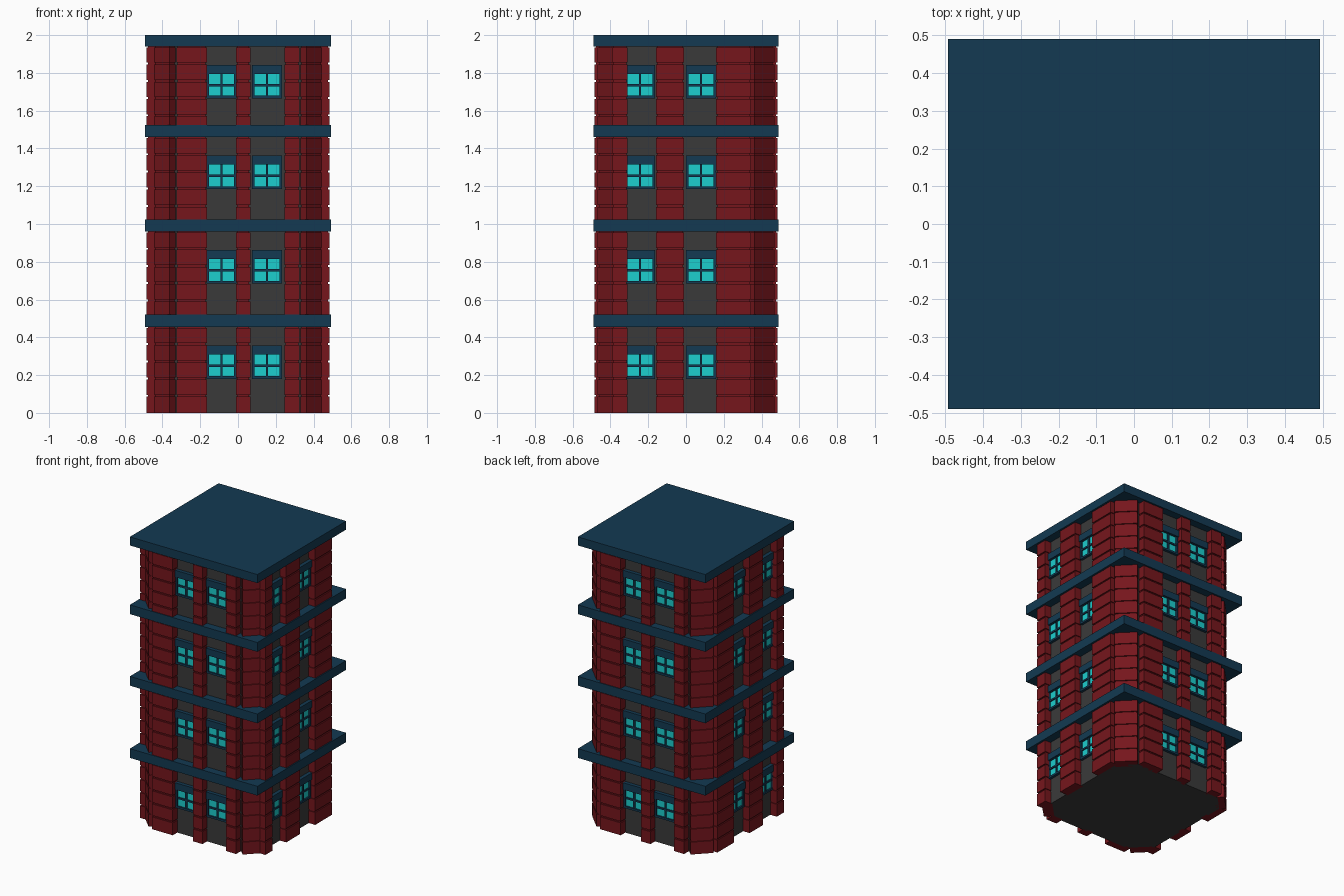
import bpy, bmesh, math
from mathutils import Matrix, Vector

if "Cube" in bpy.data.objects:
    bpy.data.objects.remove(bpy.data.objects["Cube"])


def material(name, rgb):
    m = bpy.data.materials.new(name)
    m.diffuse_color = (*rgb, 1)
    m.use_nodes = True
    m.node_tree.nodes["Principled BSDF"].inputs["Base Color"].default_value = m.diffuse_color
    return m


BLUE = material("navy", (0.0065, 0.042, 0.085))
RED = material("brick_red", (0.18, 0.008, 0.012))
GLASS = material("cyan_glass", (0.012, 0.62, 0.62))
GREY = material("dark_grey", (0.042, 0.042, 0.042))

FLOORS = [0, 0.505, 1.005, 1.485]   # base of each storey
WALL_H = 0.455                      # storey wall height below its slab
COURSES = 5


def box(bm, frame, u, d, z):
    """Box in a wall frame: u along the wall, d outwards, z up (min, max pairs)."""
    size = Vector((u[1] - u[0], d[1] - d[0], z[1] - z[0]))
    mid = Vector((u[0] + u[1], d[0] + d[1], z[0] + z[1])) / 2
    bmesh.ops.create_cube(bm, size=1, matrix=frame @ Matrix.Translation(mid) @ Matrix.Diagonal((*size, 1)))


def finish(bm, name, mat):
    bmesh.ops.recalc_face_normals(bm, faces=bm.faces)
    me = bpy.data.meshes.new(name)
    bm.to_mesh(me)
    bm.free()
    me.materials.append(mat)
    ob = bpy.data.objects.new(name, me)
    bpy.context.collection.objects.link(ob)
    return ob


def wall_frame(along, out):
    return Matrix(((along[0], out[0], 0, 0), (along[1], out[1], 0, 0), (0, 0, 1, 0), (0, 0, 0, 1)))


# Walls: frame, brick pillar spans, window centres
FRONT_PILLARS = [(-0.325, -0.165), (-0.01, 0.065), (0.245, 0.325)]
SIDE_PILLARS = [(-0.39, -0.31), (-0.16, -0.01), (0.16, 0.345)]
WALLS = {
    "front": (wall_frame((1, 0), (0, -1)), FRONT_PILLARS, (-0.087, 0.153)),
    "back": (wall_frame((-1, 0), (0, 1)), FRONT_PILLARS, (-0.087, 0.153)),
    "right": (wall_frame((0, 1), (1, 0)), SIDE_PILLARS, (-0.243, 0.08)),
    "left": (wall_frame((0, 1), (-1, 0)), SIDE_PILLARS, (-0.243, 0.08)),
}


def pillar(bm, frame, u, d, base):
    """Stacked bricks with a slightly recessed core showing as joints."""
    box(bm, frame, (u[0] + 0.006, u[1] - 0.006), (d[0], d[1] - 0.008), (base, base + WALL_H))
    step = WALL_H / COURSES
    for i in range(COURSES):
        z = base + i * step
        box(bm, frame, u, d, (z + (0.005 if i else 0), z + step - 0.005))


# Grey core with cut corners
a, c = 0.435, 0.335
bm = bmesh.new()
ring = [bm.verts.new((x, y, 0)) for x, y in
        [(c, -a), (a, -c), (a, c), (c, a), (-c, a), (-a, c), (-a, -c), (-c, -a)]]
base = bm.faces.new(ring)
top = bmesh.ops.extrude_face_region(bm, geom=[base])["geom"]
bmesh.ops.translate(bm, vec=(0, 0, 1.95), verts=[v for v in top if isinstance(v, bmesh.types.BMVert)])
finish(bm, "wall_core", GREY)

# Floor slabs and roof
for n, z in enumerate(FLOORS):
    bm = bmesh.new()
    box(bm, Matrix(), (-0.493, 0.493), (-0.49, 0.49), (z + WALL_H, min(z + 0.52, 2)))
    finish(bm, "roof_slab" if n == 3 else f"floor_slab_{n + 1}", BLUE)

# Brick pillars and windows on each wall
for side, (frame, pillars, windows) in WALLS.items():
    bricks, frames, panes = bmesh.new(), bmesh.new(), bmesh.new()
    for z in FLOORS:
        for span in pillars:
            pillar(bricks, frame, span, (0.42, 0.485), z)
        for w in windows:
            # surround: jambs, sill, lintel and cross bars
            for x in (-0.073, 0.073):
                box(frames, frame, (w + x - 0.007, w + x + 0.007), (0.43, 0.453), (z + 0.18, z + 0.33))
            box(frames, frame, (w - 0.08, w + 0.08), (0.43, 0.453), (z + 0.18, z + 0.194))
            box(frames, frame, (w - 0.08, w + 0.08), (0.43, 0.46), (z + 0.31, z + 0.358))
            box(frames, frame, (w - 0.006, w + 0.006), (0.43, 0.45), (z + 0.19, z + 0.315))
            box(frames, frame, (w - 0.07, w + 0.07), (0.43, 0.45), (z + 0.244, z + 0.256))
            box(panes, frame, (w - 0.07, w + 0.07), (0.43, 0.442), (z + 0.19, z + 0.315))
    finish(bricks, f"{side}_brick_pillars", RED)
    finish(frames, f"{side}_window_frames", BLUE)
    finish(panes, f"{side}_window_panes", GLASS)

# Diagonal corner pillars
bm = bmesh.new()
for k in range(4):
    frame = Matrix.Rotation(math.radians(45 + 90 * k), 4, 'Z')
    for z in FLOORS:
        pillar(bm, frame, (-0.074, 0.074), (0.52, 0.588), z)
finish(bm, "corner_brick_pillars", RED)
